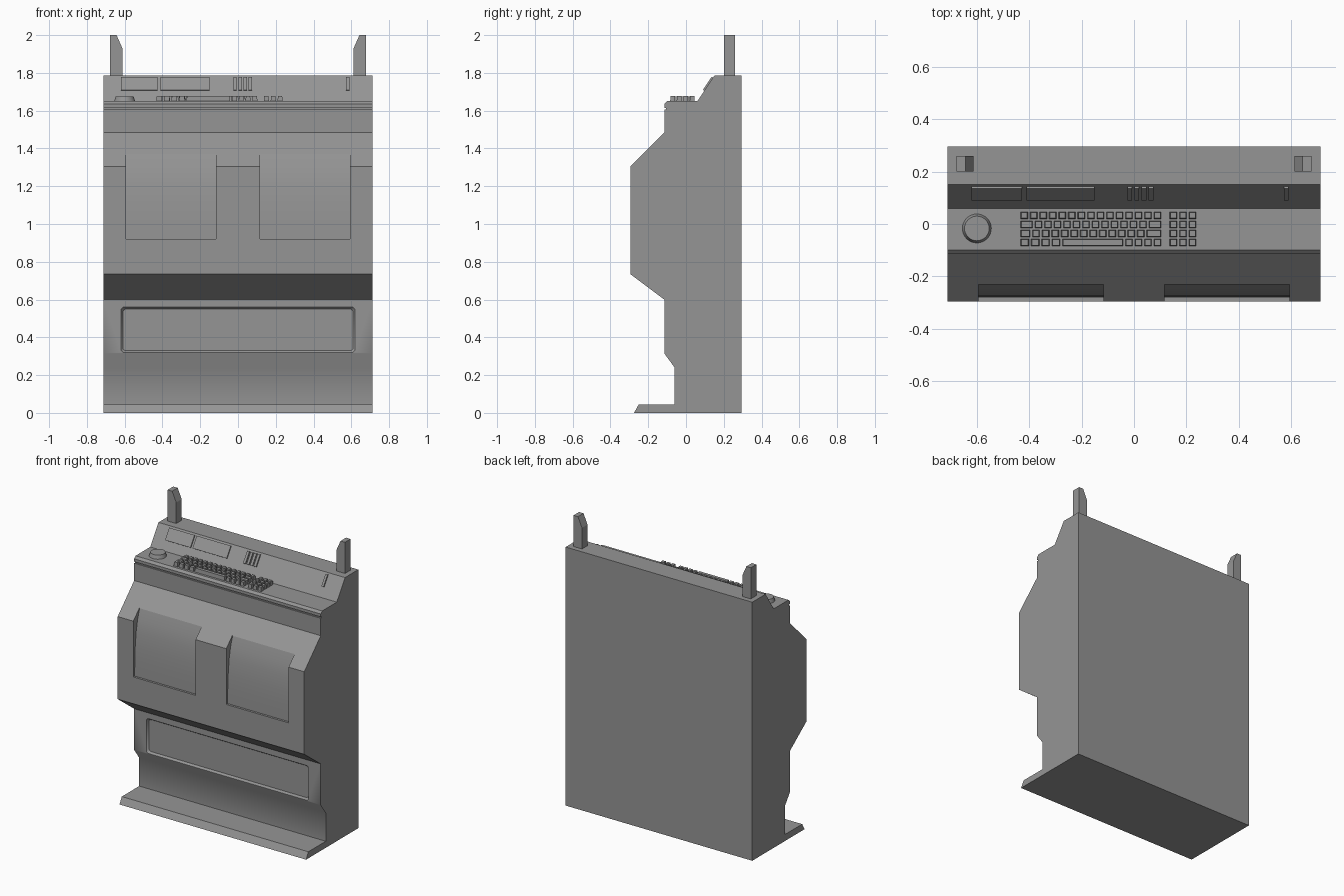
import bpy, bmesh, math
from mathutils import Vector

cube = bpy.data.objects.get("Cube")
if cube:
    bpy.data.objects.remove(cube, do_unlink=True)

GREY = (0.3, 0.3, 0.3, 1)
mat = bpy.data.materials.new("plain grey")
mat.use_nodes = True
mat.diffuse_color = GREY
mat.node_tree.nodes["Principled BSDF"].inputs["Base Color"].default_value = GREY

HALF = 0.7125
DESK = 1.65


def loft(bm, lower, upper):
    """Closed solid between two matching rings of points."""
    a = [bm.verts.new(p) for p in lower]
    b = [bm.verts.new(p) for p in upper]
    bm.faces.new(a)
    bm.faces.new(b)
    for i in range(len(a)):
        j = (i + 1) % len(a)
        bm.faces.new((a[i], a[j], b[j], b[i]))


def prism(bm, profile, x0, x1):
    """Side profile (y, z) drawn out along x."""
    loft(bm, [(x0, y, z) for y, z in profile], [(x1, y, z) for y, z in profile])


def tapered_box(bm, x0, x1, y0, y1, z0, z1, t):
    low = [(x0, y0, z0), (x1, y0, z0), (x1, y1, z0), (x0, y1, z0)]
    top = [(x0 + t, y0 + t, z1), (x1 - t, y0 + t, z1),
           (x1 - t, y1 - t, z1), (x0 + t, y1 - t, z1)]
    loft(bm, low, top)


def finish(name, bm):
    bmesh.ops.recalc_face_normals(bm, faces=bm.faces)
    mesh = bpy.data.meshes.new(name)
    bm.to_mesh(mesh)
    bm.free()
    mesh.materials.append(mat)
    ob = bpy.data.objects.new(name, mesh)
    bpy.context.collection.objects.link(ob)
    return ob


def activate(ob):
    bpy.ops.object.select_all(action='DESELECT')
    ob.select_set(True)
    bpy.context.view_layer.objects.active = ob


def smooth(ob, degrees):
    activate(ob)
    bpy.ops.object.shade_smooth_by_angle(angle=math.radians(degrees))


def cut(ob, bm):
    """Carve a solid out of an object."""
    cutter = finish("cutter", bm)
    cutter.hide_render = True
    activate(ob)
    mod = ob.modifiers.new("cut", 'BOOLEAN')
    mod.operation = 'DIFFERENCE'
    mod.solver = 'EXACT'
    mod.object = cutter
    bpy.ops.object.modifier_apply(modifier=mod.name)
    bpy.data.objects.remove(cutter, do_unlink=True)


# Cabinet body with foot, belly, grooved desk edge and sloped back panel
bm = bmesh.new()
prism(bm, [(0.295, 0), (-0.275, 0), (-0.25, 0.045), (-0.06, 0.045),
           (-0.06, 0.24), (-0.115, 0.315), (-0.115, 0.6), (-0.295, 0.735),
           (-0.295, 1.305), (-0.115, 1.485), (-0.115, 1.605),
           (-0.105, 1.605), (-0.105, 1.615), (-0.115, 1.615),
           (-0.115, 1.635), (-0.1, DESK), (0.06, DESK),
           (0.15, 1.785), (0.295, 1.785)], -HALF, HALF)
cabinet = finish("cabinet", bm)

# Two screen recesses with a gently curved back
screen = [(-0.28, 0.92), (-0.279, 1.02), (-0.274, 1.12), (-0.264, 1.22),
          (-0.248, 1.3), (-0.225, 1.37), (-0.4, 1.37), (-0.4, 0.92)]
for side in (-1, 1):
    bm = bmesh.new()
    prism(bm, screen, side * 0.117, side * 0.593)
    cut(cabinet, bm)


# Lower access panel, sunk with sloping sides and clipped corners
def panel_ring(y, grow):
    w, h, c = 0.61 + grow, 0.11 + grow, 0.012
    corners = [(w - c, h), (w, h - c), (w, c - h), (w - c, -h)]
    ring = corners + [(-x, z) for x, z in reversed(corners)]
    return [(x, y, 0.44 + z) for x, z in ring]


bm = bmesh.new()
loft(bm, panel_ring(-0.13, 0.02), panel_ring(-0.1, 0))
cut(cabinet, bm)
smooth(cabinet, 40)

# Two upright posts with the inner top corner cut off
for side, label in ((-1, "right"), (1, "left")):
    outline = [(0.677, 1.77), (0.677, 2), (0.643, 2), (0.612, 1.93), (0.612, 1.77)]
    bm = bmesh.new()
    loft(bm, [(side * x, 0.2, z) for x, z in outline],
         [(side * x, 0.26, z) for x, z in outline])
    finish(label + "_post", bm)

# Round dial on the desk
bm = bmesh.new()
bmesh.ops.create_cone(bm, cap_ends=True, segments=32, radius1=0.057,
                      radius2=0.047, depth=0.03)
bmesh.ops.translate(bm, verts=bm.verts, vec=Vector((-0.6, -0.017, DESK + 0.01)))
smooth(finish("dial", bm), 30)

# Keyboard rows, from back to front, as key widths in units
UNIT, PITCH, GAP = 0.0363, 0.0345, 0.004
rows = [[1] * 15,
        [1.5] + [1] * 12 + [1.5],
        [1.25] + [1] * 12 + [1.75],
        [1.1] * 4 + [6.6] + [1] * 4]


def key_row(bm, x, row, widths):
    y = 0.033 - row * PITCH
    for w in widths:
        end = x + w * UNIT
        tapered_box(bm, x + GAP, end - GAP, y - 0.014, y + 0.014,
                    DESK - 0.005, DESK + 0.027, 0.003)
        x = end


bm = bmesh.new()
for r, widths in enumerate(rows):
    key_row(bm, -0.437, r, widths)
finish("keyboard", bm)

bm = bmesh.new()
for r in range(4):
    key_row(bm, 0.132, r, [1] * 3)
finish("number_pad", bm)


# Raised displays and indicator bars on the sloped panel
def slope_plate(bm, x0, x1):
    def at(y, lift):
        return (y - 0.832 * lift, DESK + (y - 0.06) * 1.5 + 0.555 * lift)
    prism(bm, [at(0.097, -0.005), at(0.097, 0.009),
               at(0.143, 0.009), at(0.143, -0.005)], x0, x1)


bm = bmesh.new()
slope_plate(bm, -0.62, -0.427)
slope_plate(bm, -0.41, -0.15)
finish("displays", bm)

bm = bmesh.new()
for i in range(4):
    x = -0.025 + i * 0.027
    slope_plate(bm, x, x + 0.018)
slope_plate(bm, 0.573, 0.59)
finish("indicator_bars", bm)
